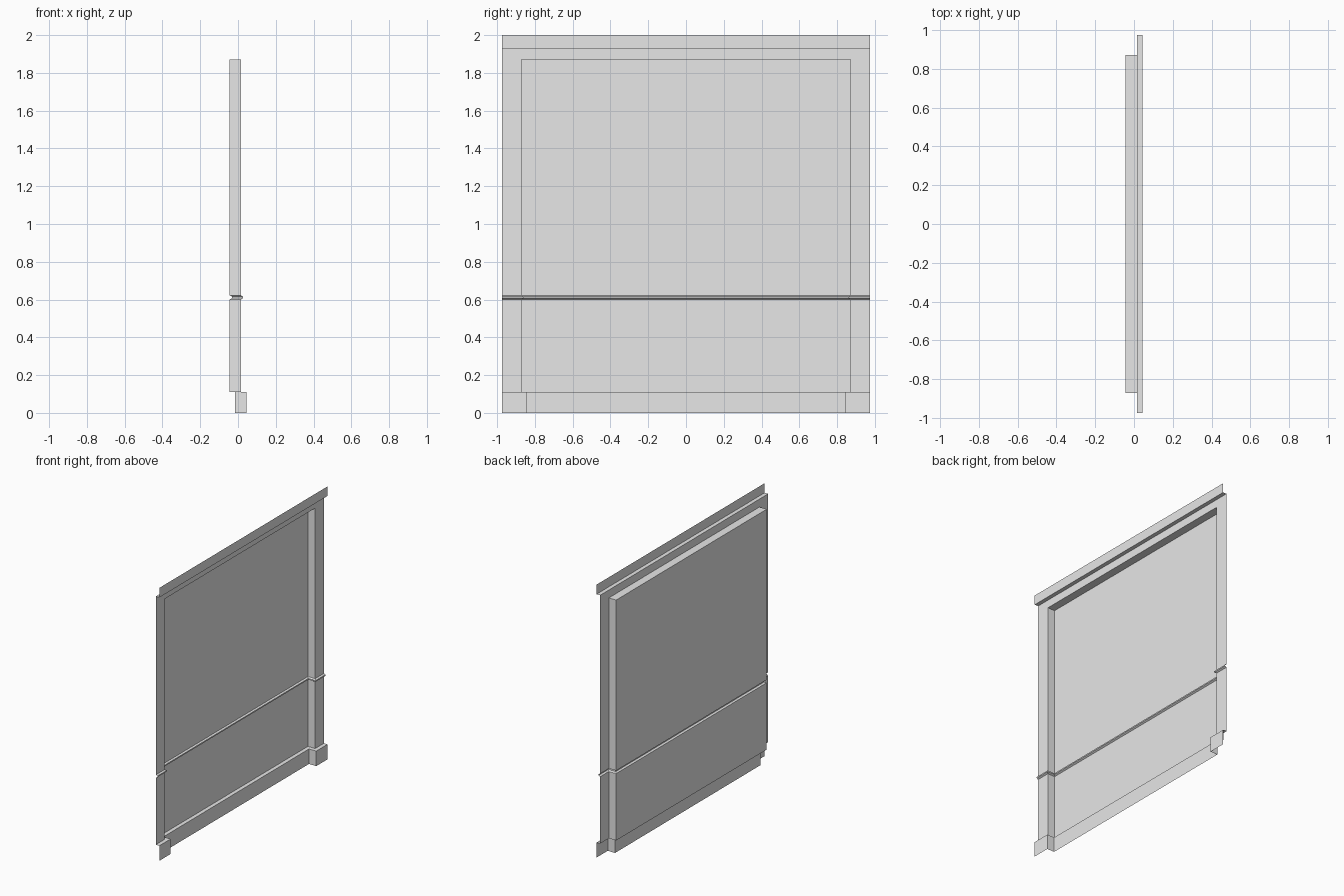
import bpy

cube = bpy.data.objects.get("Cube")
if cube:
    bpy.data.objects.remove(cube, do_unlink=True)

paint = bpy.data.materials.new("pale_grey_paint")
paint.use_nodes = True
grey = (0.8, 0.8, 0.8, 1)
paint.diffuse_color = grey
paint.node_tree.nodes["Principled BSDF"].inputs["Base Color"].default_value = grey

END, JAMB = 0.973, 0.872       # half widths of the wall and of its recess
FACE, BACK = 0.015, -0.044     # depth of the wall face and of the recess back
BASE, RAIL = 0.029, 0.012      # how far the trims stand out
SKIRT_TOP, RAIL_LOW, RAIL_TOP = 0.11, 0.60, 0.622
RECESS_TOP, CROWN_LOW, TOP = 1.872, 1.93, 2.0


def recessed_path(d):
    """Plan line along the recessed wall, moved out by d with mitred corners."""
    j = JAMB - d
    return [(FACE + d, -END), (FACE + d, -j), (BACK + d, -j),
            (BACK + d, j), (FACE + d, j), (FACE + d, END)]


def straight_path(half):
    """Plan line straight across the wall at a given half width."""
    return lambda x: [(x, -half), (x, half)]


def sweep(name, path, profile):
    """Run a profile of (offset, height) points along a plan line."""
    verts, faces = [], []
    for d, z in profile:
        verts += [(x, y, z) for x, y in path(d)]
    n = len(verts) // len(profile)
    for row in range(len(profile) - 1):
        for i in range(n - 1):
            a = row * n + i
            faces.append((a, a + 1, a + n + 1, a + n))
    mesh = bpy.data.meshes.new(name)
    mesh.from_pydata(verts, [], faces)
    mesh.materials.append(paint)
    mesh.update()
    obj = bpy.data.objects.new(name, mesh)
    bpy.context.collection.objects.link(obj)
    return obj


# Skirting with a flat top ledge
sweep("skirting_board", recessed_path,
      [(BASE, 0), (BASE, SKIRT_TOP), (0, SKIRT_TOP)])

# Wall panels below and above the rail
sweep("lower_wall", recessed_path, [(0, SKIRT_TOP), (0, RAIL_LOW)])
sweep("upper_wall", recessed_path, [(0, RAIL_TOP), (0, RECESS_TOP)])

# Thin rail with sloped edges
sweep("chair_rail", recessed_path,
      [(0, RAIL_LOW), (RAIL, RAIL_LOW + 0.007),
       (RAIL, RAIL_TOP - 0.006), (0, RAIL_TOP)])

# Underside closing the top of the recess
sweep("recess_soffit", straight_path(JAMB),
      [(BACK, RECESS_TOP), (FACE, RECESS_TOP)])

# Plain wall above the recess and the projecting top trim
sweep("wall_header", straight_path(END),
      [(FACE, RECESS_TOP), (FACE, CROWN_LOW)])
sweep("crown_trim", straight_path(END),
      [(FACE, CROWN_LOW), (-BACK, CROWN_LOW), (-BACK, TOP)])
